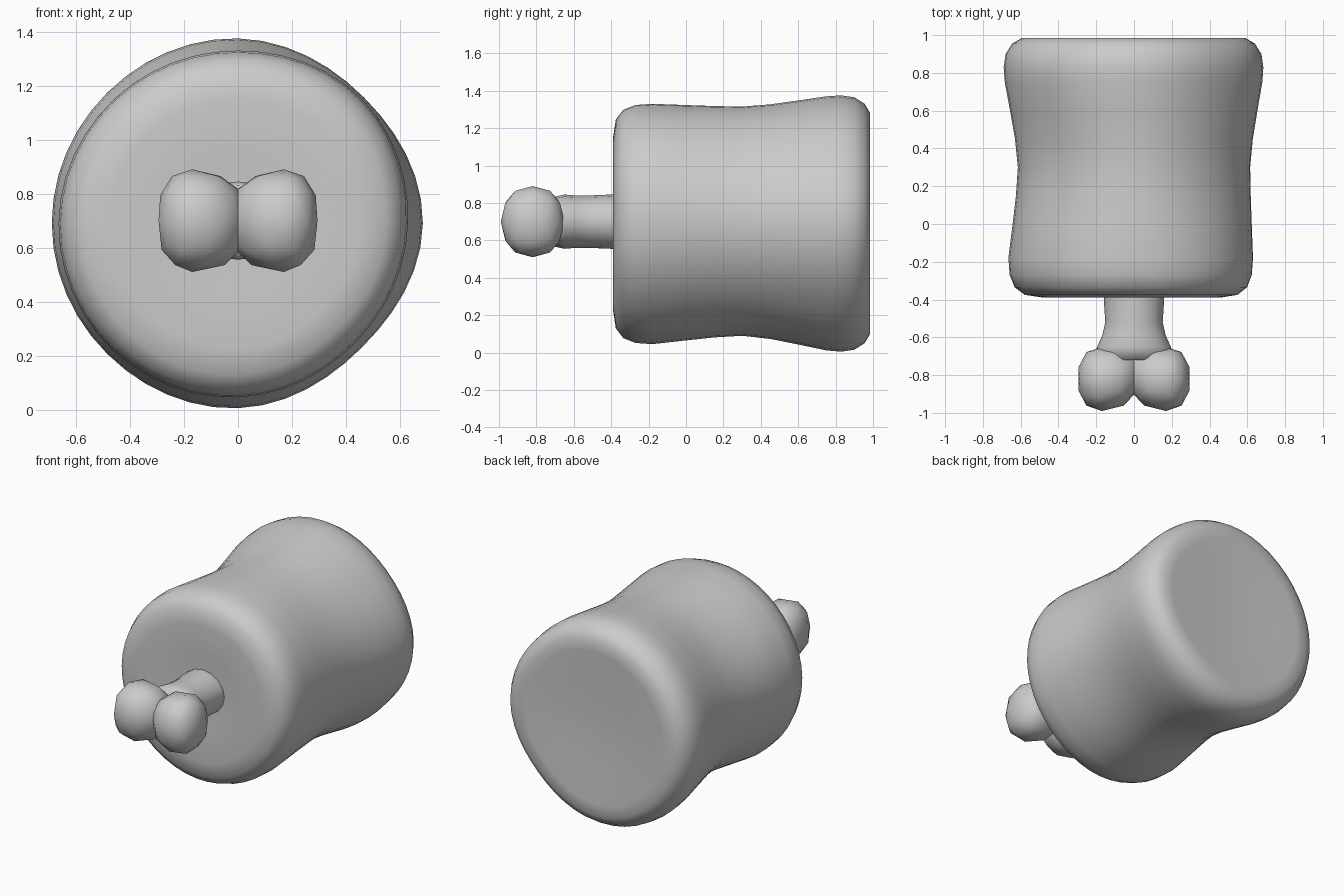
import bpy, bmesh, math
from mathutils import Vector

cube = bpy.data.objects.get("Cube")
if cube:
    bpy.data.objects.remove(cube, do_unlink=True)

grey = bpy.data.materials.new("plain_grey")
grey.use_nodes = True
color = (0.6, 0.6, 0.6, 1)
grey.diffuse_color = color
grey.node_tree.nodes["Principled BSDF"].inputs["Base Color"].default_value = color


def finish(name, bm):
    """Turn a bmesh into a smooth grey object."""
    bmesh.ops.recalc_face_normals(bm, faces=bm.faces)
    for f in bm.faces:
        f.smooth = True
    mesh = bpy.data.meshes.new(name)
    bm.to_mesh(mesh)
    bm.free()
    mesh.materials.append(grey)
    obj = bpy.data.objects.new(name, mesh)
    bpy.context.collection.objects.link(obj)
    return obj


def loft(name, rings):
    """Skin closed rings of points and cap both ends."""
    bm = bmesh.new()
    loops = [[bm.verts.new(p) for p in ring] for ring in rings]
    n = len(loops[0])
    for a, b in zip(loops, loops[1:]):
        for i in range(n):
            j = (i + 1) % n
            bm.faces.new((a[i], a[j], b[j], b[i]))
    bm.faces.new(loops[0])
    bm.faces.new(loops[-1])
    return finish(name, bm)


def lobed(radii, angle):
    """Smooth periodic radius through evenly spaced values."""
    n = len(radii)
    u = angle / math.tau * n
    i, t = int(u), u % 1
    p0, p1, p2, p3 = (radii[(i + k) % n] for k in (-1, 0, 1, 2))
    return 0.5 * (2 * p1 + (p2 - p0) * t + (2 * p0 - 5 * p1 + 4 * p2 - p3) * t ** 2
                  + (3 * p1 - p0 - 3 * p2 + p3) * t ** 3)


# Meat: lobed outlines at the front, waist and back, counter-clockwise from +x
CENTRE_Z = 0.69
front = [0.63, 0.65, 0.64, 0.65, 0.665, 0.66, 0.645, 0.62]
waist = [0.615, 0.61, 0.625, 0.59, 0.615, 0.60, 0.60, 0.59]
back = [0.685, 0.66, 0.685, 0.685, 0.69, 0.685, 0.685, 0.65]

# Each section: y, blend (-1 front, 0 waist, 1 back), scale
sections = [
    (-0.37, -1, 0.02), (-0.375, -1, 0.4), (-0.39, -1, 0.72), (-0.375, -1, 0.87),
    (-0.335, -1, 0.95), (-0.27, -1, 0.99), (-0.18, -1, 1), (0, -0.55, 1),
    (0.15, -0.2, 1), (0.3, 0, 1), (0.45, 0.2, 1), (0.6, 0.55, 1),
    (0.75, 0.92, 1), (0.83, 1, 1), (0.9, 1, 0.985), (0.955, 1, 0.935),
    (0.985, 1, 0.86), (0.985, 1, 0.75), (0.97, 1, 0.45), (0.965, 1, 0.02),
]
SIDES = 48
rings = []
for y, blend, scale in sections:
    end = front if blend < 0 else back
    ring = []
    for k in range(SIDES):
        a = math.tau * k / SIDES
        r = scale * (lobed(waist, a) * (1 - abs(blend)) + lobed(end, a) * abs(blend))
        ring.append((r * math.cos(a), y, CENTRE_Z + r * math.sin(a)))
    rings.append(ring)
loft("meat", rings)

# Bone shaft: y, half width, half height
BONE_Z = 0.7
shaft = [(-0.3, 0.16, 0.145), (-0.4, 0.16, 0.145), (-0.52, 0.152, 0.14),
         (-0.59, 0.168, 0.14), (-0.65, 0.195, 0.145), (-0.72, 0.2, 0.13)]
loft("bone_shaft", [[(w * math.cos(math.tau * k / 16), y, BONE_Z + h * math.sin(math.tau * k / 16))
                     for k in range(16)] for y, w, h in shaft])


# Bone knobs: boxy spheres, stretched inward so that they meet in a crease
def squash(v):
    return math.copysign(abs(v) ** 0.87, v)


for side, name in ((1, "left_knob"), (-1, "right_knob")):
    bm = bmesh.new()
    bmesh.ops.create_icosphere(bm, subdivisions=2, radius=1)
    for v in bm.verts:
        x, y, z = (squash(c) for c in v.co)
        width = 0.13 if x > 0 else 0.21 + 0.03 * y
        v.co = Vector((side * (0.17 + width * x), -0.82 + 0.17 * y, BONE_Z + 0.19 * z))
    finish(name, bm)
